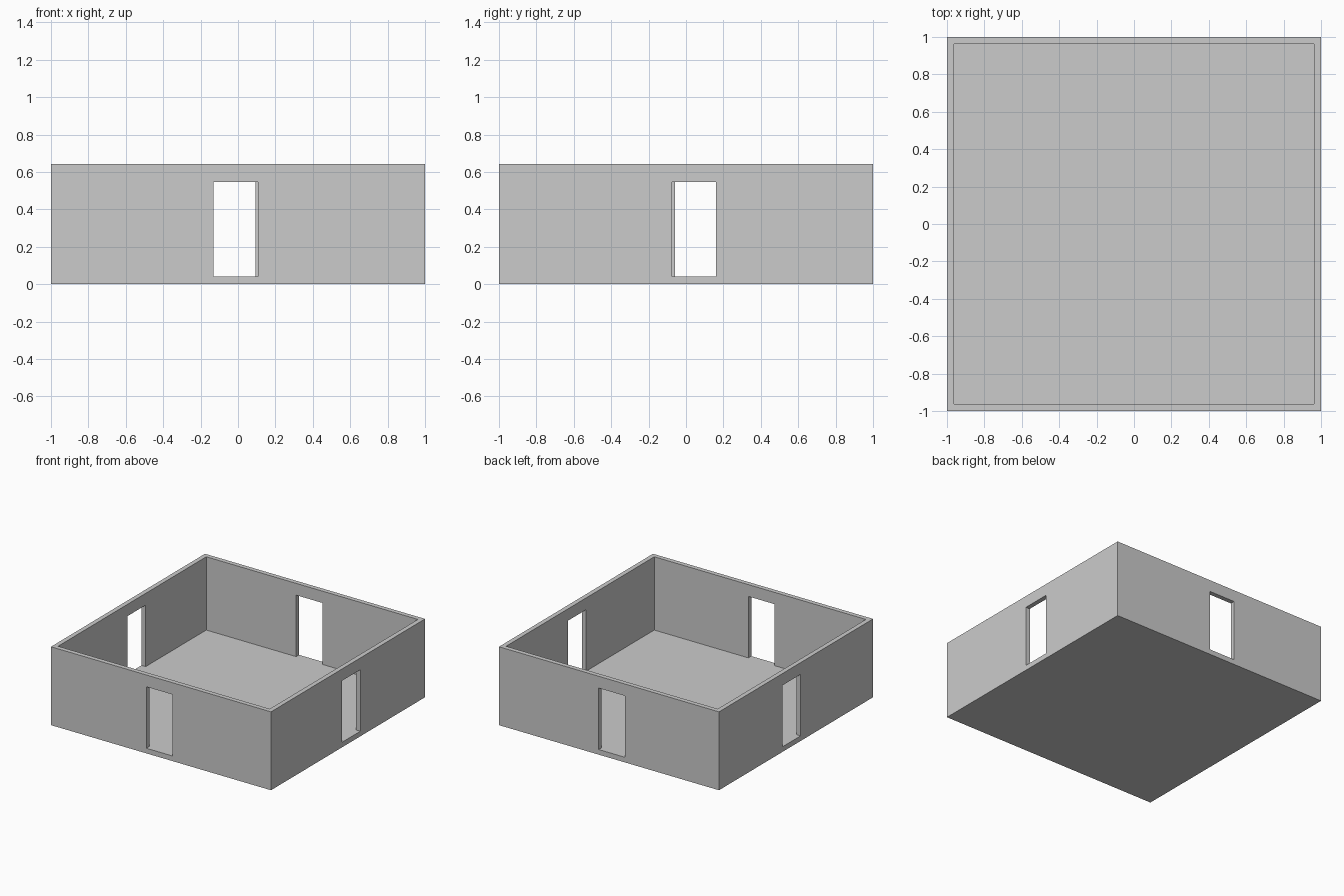
import bpy

if "Cube" in bpy.data.objects:
    bpy.data.objects.remove(bpy.data.objects["Cube"])

HEIGHT, WALL, FLOOR = 0.644, 0.038, 0.042
DOOR_TOP = 0.547


def box(name, x, y, z):
    """Box spanning the given (min, max) ranges."""
    spans = (x, y, z)
    bpy.ops.mesh.primitive_cube_add(size=1, location=[(a + b) / 2 for a, b in spans])
    ob = bpy.context.object
    ob.name = name
    ob.scale = [b - a for a, b in spans]
    bpy.ops.object.transform_apply(location=True, rotation=False, scale=True)
    return ob


def cut(target, cutter):
    """Subtract the cutter, apply the result and discard the cutter."""
    cutter.hide_render = True
    mod = target.modifiers.new(cutter.name, 'BOOLEAN')
    mod.operation = 'DIFFERENCE'
    mod.solver = 'EXACT'
    mod.object = cutter
    bpy.context.view_layer.objects.active = target
    bpy.ops.object.modifier_apply(modifier=mod.name)
    bpy.data.objects.remove(cutter, do_unlink=True)


# Floor and walls: one solid block, hollowed from above
room = box("room_shell", (-1, 1), (-1, 1), (0, HEIGHT))
inner = 1 - WALL
cut(room, box("cavity", (-inner, inner), (-inner, inner), (FLOOR, 1)))

# One doorway per wall, slightly off centre, sills level with the floor
near, far = (-1.1, -0.9), (0.9, 1.1)
door_z = (FLOOR, DOOR_TOP)
doorways = {
    "front_doorway": (-0.132, 0.107), "back_doorway": (-0.145, 0.093),
    "right_doorway": (-0.075, 0.16), "left_doorway": (-0.06, 0.175),
}
cut(room, box("front_doorway", doorways["front_doorway"], near, door_z))
cut(room, box("back_doorway", doorways["back_doorway"], far, door_z))
cut(room, box("right_doorway", far, doorways["right_doorway"], door_z))
cut(room, box("left_doorway", near, doorways["left_doorway"], door_z))
